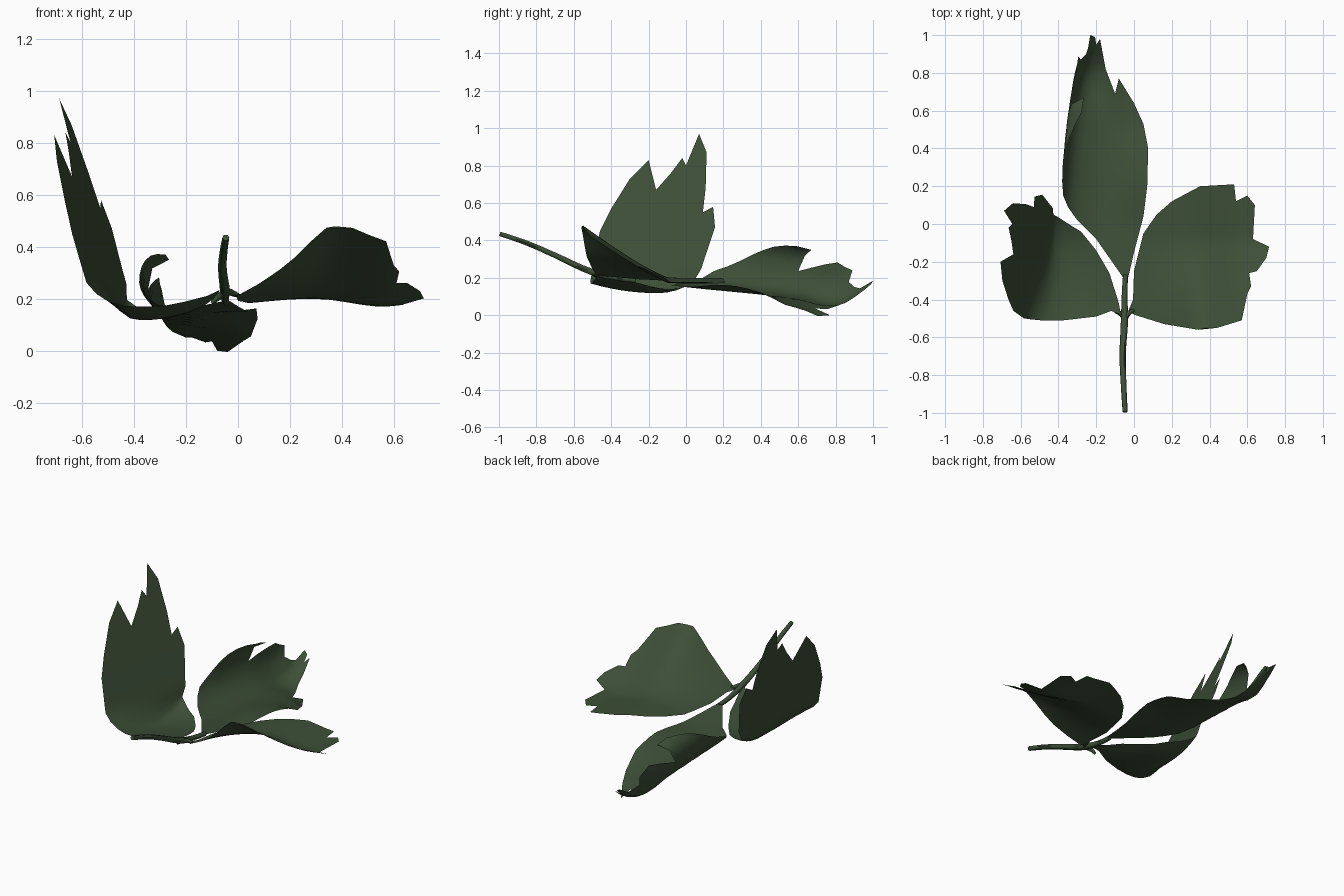
import bpy, bmesh, math
from mathutils import Vector
from mathutils.geometry import delaunay_2d_cdt

if "Cube" in bpy.data.objects:
    bpy.data.objects.remove(bpy.data.objects["Cube"])

mat = bpy.data.materials.new("leaf_green")
mat.diffuse_color = (0.046, 0.077, 0.038, 1)
mat.use_nodes = True
mat.node_tree.nodes["Principled BSDF"].inputs["Base Color"].default_value = mat.diffuse_color


def curve(x, *keys):
    """Smooth interpolation through (x, value) keys, held flat past the ends."""
    if x <= keys[0][0]:
        return keys[0][1]
    if x >= keys[-1][0]:
        return keys[-1][1]
    i = next(k for k in range(len(keys) - 1) if x <= keys[k + 1][0])

    def slope(k):
        a, b = keys[max(k - 1, 0)], keys[min(k + 1, len(keys) - 1)]
        return (b[1] - a[1]) / (b[0] - a[0])
    (x0, y0), (x1, y1) = keys[i], keys[i + 1]
    h = x1 - x0
    t = (x - x0) / h
    return ((2*t**3 - 3*t*t + 1) * y0 + (t**3 - 2*t*t + t) * h * slope(i)
            + (3*t*t - 2*t**3) * y1 + (t**3 - t*t) * h * slope(i + 1))


def finish(obj):
    obj.data.materials.append(mat)
    bpy.ops.object.select_all(action='DESELECT')
    obj.select_set(True)
    bpy.context.view_layer.objects.active = obj
    bpy.ops.object.shade_smooth_by_angle(angle=math.radians(60))


def leaflet(name, outline, bend, step=0.05):
    """Fill a flat toothed outline with triangles, then bend it into space."""
    rim = []
    for a, b in zip(outline, outline[1:] + outline[:1]):
        a, b = Vector(a), Vector(b)
        n = max(1, round((b - a).length / 0.07))
        rim += [a.lerp(b, k / n) for k in range(n)]
    edges = [(i, (i + 1) % len(rim)) for i in range(len(rim))]
    grid = [Vector((i * step + (j % 2) * step / 2, j * step))
            for i in range(-16, 17) for j in range(-12, 22)]
    grid = [g for g in grid if min((g - r).length for r in rim) > step * 0.5]
    pts, _, tris, *_ = delaunay_2d_cdt(rim + grid, edges, [], 1, 1e-5)
    bm = bmesh.new()
    vs = [bm.verts.new(bend(p.x, p.y)) for p in pts]
    for t in tris:
        a, b, c = (pts[i] for i in t)
        ccw = (b - a).cross(c - a) > 0
        bm.faces.new([vs[i] for i in (t if ccw else t[::-1])])
    bmesh.ops.delete(bm, geom=[v for v in vs if not v.link_faces], context='VERTS')
    me = bpy.data.meshes.new(name)
    bm.to_mesh(me)
    bm.free()
    obj = bpy.data.objects.new(name, me)
    bpy.context.collection.objects.link(obj)
    finish(obj)


# Right leaflet: laid out in (x, y), front side lifted
def bend_right(x, y):
    lift = curve(x, (0, .04), (.1, .09), (.2, .15), (.35, .275), (.44, .29), (.6, .275))
    t = max(0, (-.09 - y) / .46)
    base = curve(x, (0, .18), (.3, .2), (.55, .17), (.72, .19))
    return x, y, base + lift * t ** 1.15


leaflet("right_leaflet", [
    (-.03, -.46), (0, -.48), (.16, -.53), (.34, -.56), (.44, -.55), (.57, -.51),
    (.6, -.37), (.62, -.33), (.61, -.26), (.65, -.25), (.70, -.18), (.715, -.12),
    (.63, -.08), (.64, .1), (.6, .15), (.54, .12), (.53, .21), (.35, .2),
    (.2, .12), (.12, .05), (.05, -.05), (0, -.25), (-.005, -.4)], bend_right)


# Left leaflet: laid out in (y, length), flat at the base then standing up
def bend_left(y, s):
    x = curve(s, (-.3, -.07), (-.12, -.25), (.03, -.40), (.12, -.45),
              (.26, -.495), (.5, -.575), (.75, -.665), (.97, -.745))
    z = curve(s, (-.3, .19), (-.12, .13), (.03, .12), (.12, .16),
              (.26, .27), (.5, .5), (.75, .75), (.97, .97))
    r = min(1, max(0, (s - .03) / .2))
    d = y + .15
    cup = (1.6 if d > 0 else .4) * d * d
    return x + r * .26 * d, y, z + (1 - r) * cup


leaflet("left_leaflet", [
    (-.48, -.3), (-.46, -.25), (-.49, -.17), (-.51, 0), (-.51, .12), (-.5, .25),
    (-.46, .45), (-.4, .57), (-.3, .73), (-.2, .83), (-.16, .67), (-.08, .76),
    (-.02, .84), (0, .8), (.07, .97), (.11, .87), (.105, .68), (.09, .55),
    (.145, .58), (.155, .47), (.1, .3), (.05, .12), (.03, .02), (-.04, -.09),
    (-.14, -.17), (-.26, -.24), (-.42, -.29)], bend_left)


# Middle leaflet: laid out in (across, y), left side curled up and over
def bend_middle(u, y):
    z = curve(y, (-.28, .19), (0, .15), (.4, .11), (.6, .085), (.75, .05),
              (.85, .065), (1, .17))
    side = curve(y, (0, 0), (.2, .15), (.4, .05), (.53, -.2), (.64, -.35),
                 (.77, -.7), (.87, -.2), (1, 0))
    z += side * max(0, u + .15)
    t = -.2 - u
    if t <= 0:
        return u, y, z
    x = curve(t, (0, -.2), (.12, -.31), (.23, -.365), (.31, -.365), (.37, -.335), (.42, -.29))
    z += curve(t, (0, 0), (.12, .04), (.23, .13), (.31, .22), (.37, .27), (.42, .285))
    shift = curve(y, (.15, -.02), (.5, .01), (.77, .05), (.9, .075), (1, .05))
    return x + shift * min(1, t / .15), y, z


leaflet("middle_leaflet", [
    (-.06, -.28), (-.03, -.28), (0, -.15), (.05, .04), (.07, .2), (.075, .4),
    (.05, .53), (0, .64), (-.08, .77), (-.1, .69), (-.15, .82), (-.18, .98),
    (-.2, .95), (-.21, .99), (-.25, 1.0), (-.29, .93), (-.4, .87), (-.45, .89),
    (-.52, .81), (-.51, .74), (-.45, .6), (-.61, .67), (-.61, .59), (-.56, .47),
    (-.47, .3), (-.40, .15), (-.3, .03), (-.2, -.08)], bend_middle)


# Stem and short stalks joining the leaflets
def stalk(name, points, radius):
    cu = bpy.data.curves.new(name, 'CURVE')
    cu.dimensions = '3D'
    cu.bevel_depth = radius
    cu.bevel_resolution = 1
    cu.resolution_u = 4
    cu.use_fill_caps = True
    sp = cu.splines.new('BEZIER')
    sp.bezier_points.add(len(points) - 1)
    for bp, (x, y, z, r) in zip(sp.bezier_points, points):
        bp.co = (x, y, z)
        bp.radius = r
        bp.handle_left_type = bp.handle_right_type = 'AUTO'
    obj = bpy.data.objects.new(name, cu)
    bpy.context.collection.objects.link(obj)
    bpy.ops.object.select_all(action='DESELECT')
    obj.select_set(True)
    bpy.context.view_layer.objects.active = obj
    bpy.ops.object.convert(target='MESH')
    finish(bpy.context.view_layer.objects.active)


stalk("stem", [(-.047, -.995, .435, .9), (-.055, -.85, .385, 1), (-.06, -.7, .32, 1.1),
               (-.05, -.5, .23, 1.3), (-.05, -.38, .2, 1), (-.045, -.27, .185, .9)], .015)
stalk("right_stalk", [(-.05, -.51, .23, .9), (-.03, -.475, .225, .9), (0, -.455, .215, .5)], .015)
stalk("left_stalk", [(-.05, -.5, .225, .9), (-.07, -.475, .21, .9), (-.1, -.465, .185, .5)], .015)
